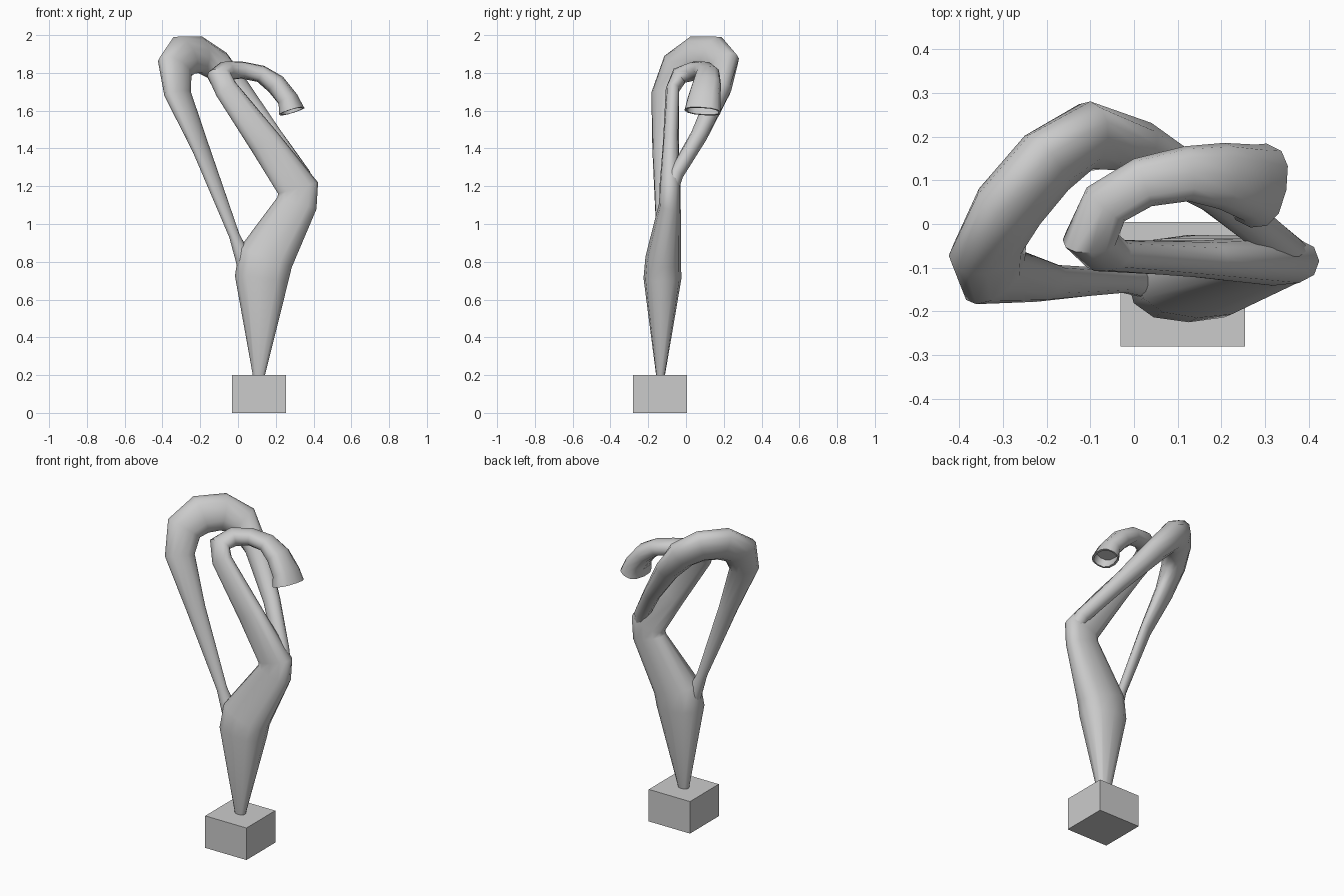
import bpy, bmesh
from math import sin, cos, pi, radians, copysign
from mathutils import Vector

if "Cube" in bpy.data.objects:
    bpy.data.objects.remove(bpy.data.objects["Cube"])

SIDES = 12


def power(x, p):
    return copysign(abs(x) ** p, x)


def limb(name, rings, hint, squareness=1.0, mouth=False):
    """Loft oval rings (x, y, z, half_u, half_v, extra); hint gives the u direction."""
    bm = bmesh.new()
    pts = [Vector(r[:3]) for r in rings]
    loops = []
    for i, r in enumerate(rings):
        t = Vector()
        if i > 0:
            t += (pts[i] - pts[i - 1]).normalized()
        if i < len(pts) - 1:
            t += (pts[i + 1] - pts[i]).normalized()
        t.normalize()
        h = hint(r)
        u = (h - t * h.dot(t)).normalized()
        v = t.cross(u)
        loops.append([bm.verts.new(pts[i] + u * r[3] * power(cos(2 * pi * k / SIDES), squareness)
                                   + v * r[4] * power(sin(2 * pi * k / SIDES), squareness))
                      for k in range(SIDES)])
    for a, b in zip(loops, loops[1:]):
        for k in range(SIDES):
            j = (k + 1) % SIDES
            bm.faces.new((a[k], a[j], b[j], b[k]))
    bm.faces.new(loops[0][::-1])
    end = bm.faces.new(loops[-1])
    if mouth:
        # rim and hollow at the open end
        bm.normal_update()
        bmesh.ops.inset_individual(bm, faces=[end], thickness=0.012)
        n = end.normal.copy()
        ext = bmesh.ops.extrude_discrete_faces(bm, faces=[end])
        bmesh.ops.translate(bm, verts=list(ext["faces"][0].verts), vec=-n * 0.05)
    bmesh.ops.recalc_face_normals(bm, faces=bm.faces[:])
    me = bpy.data.meshes.new(name)
    bm.to_mesh(me)
    bm.free()
    ob = bpy.data.objects.new(name, me)
    bpy.context.collection.objects.link(ob)
    bpy.context.view_layer.objects.active = ob
    ob.select_set(True)
    bpy.ops.object.shade_smooth_by_angle(angle=radians(50))
    ob.select_set(False)


# square plinth
bpy.ops.mesh.primitive_cube_add(size=1, location=(0.112, -0.138, 0.1))
base = bpy.context.object
base.name = "plinth"
base.scale = (0.285, 0.285, 0.2)
base.select_set(False)

# trunk bending at the elbow and curling over at the front; last value = turn of the section
trunk = [
    (0.11, -0.135, 0.19, 0.03, 0.022, 0),
    (0.125, -0.125, 0.71, 0.142, 0.1, 0),
    (0.145, -0.12, 0.82, 0.148, 0.095, 0),
    (0.312, -0.085, 1.11, 0.108, 0.057, 0),
    (0.318, -0.085, 1.19, 0.11, 0.056, 0),
    (0.145, -0.08, 1.43, 0.085, 0.042, 0),
    (-0.06, -0.072, 1.71, 0.063, 0.036, 0),
    (-0.10, -0.035, 1.785, 0.063, 0.048, 0),
    (-0.065, 0.045, 1.81, 0.058, 0.05, 35),
    (0.02, 0.095, 1.815, 0.058, 0.045, 70),
    (0.12, 0.115, 1.795, 0.063, 0.046, 85),
    (0.2, 0.11, 1.74, 0.076, 0.055, 90),
    (0.265, 0.095, 1.66, 0.088, 0.055, 97),
    (0.285, 0.088, 1.597, 0.098, 0.068, 100),
]
limb("trunk_and_front_curl", trunk,
     lambda r: Vector((cos(radians(r[5])), -sin(radians(r[5])), 0)), 0.82, mouth=True)

# large loop from the elbow, over the back and down to the trunk
loop = [
    (0.37, -0.08, 1.18, 0.045, 0.04),
    (0.34, -0.055, 1.26, 0.045, 0.04),
    (0.185, 0.07, 1.47, 0.05, 0.045),
    (0.0, 0.18, 1.71, 0.07, 0.058),
    (-0.11, 0.2, 1.84, 0.095, 0.068),
    (-0.2, 0.14, 1.895, 0.107, 0.072),
    (-0.285, 0.04, 1.893, 0.112, 0.072),
    (-0.335, -0.055, 1.83, 0.105, 0.065),
    (-0.32, -0.118, 1.69, 0.085, 0.048),
    (-0.197, -0.136, 1.4, 0.055, 0.03),
    (-0.02, -0.13, 0.94, 0.03, 0.026),
    (0.05, -0.125, 0.76, 0.05, 0.05),
]
limb("rear_loop", loop, lambda r: Vector(r[:3]) - Vector((0.02, 0.03, 1.4)))
